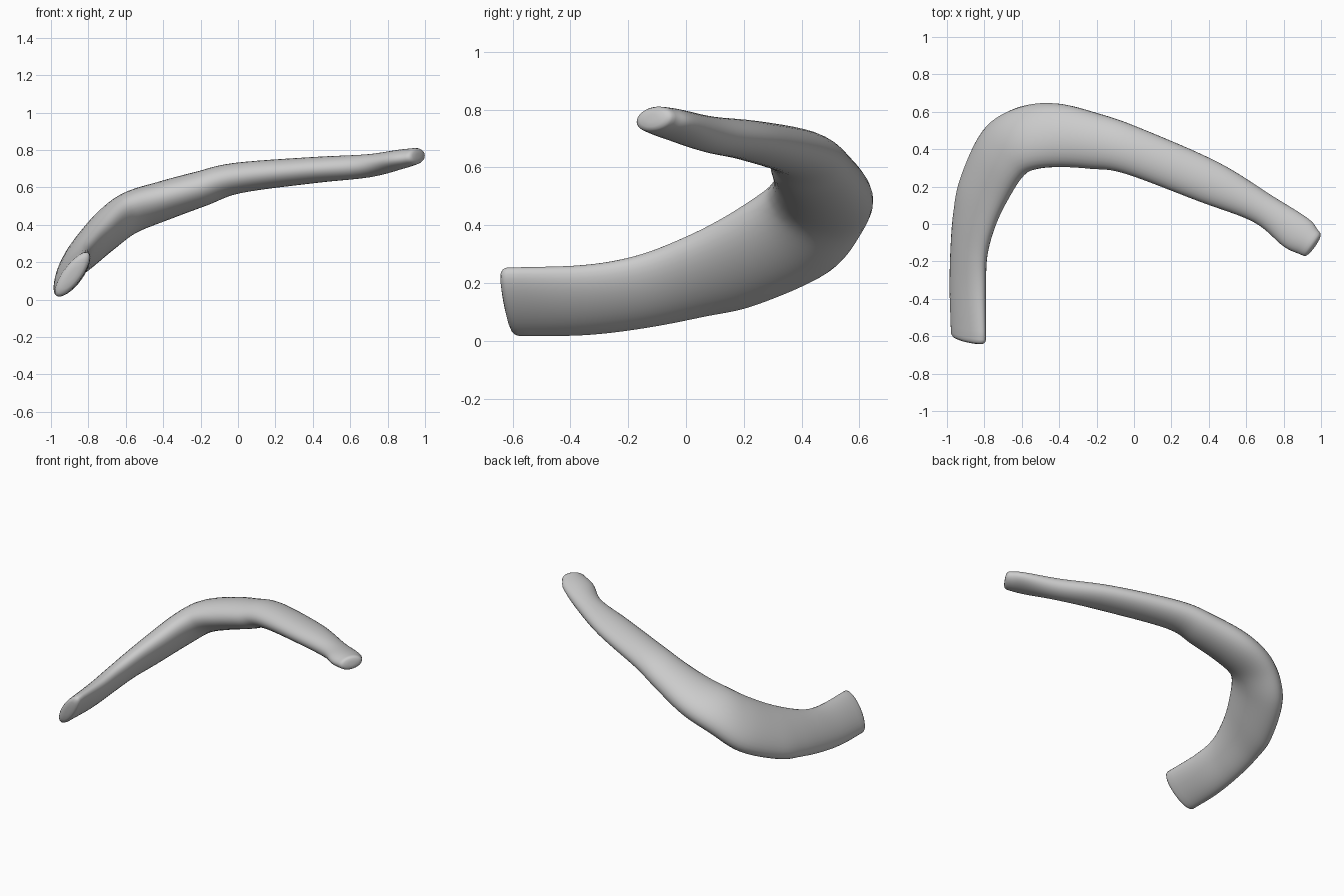
import bpy, bmesh, math
from mathutils import Vector

cube = bpy.data.objects.get("Cube")
if cube:
    bpy.data.objects.remove(cube, do_unlink=True)

SIDES, STEPS = 32, 6

# Stations along the bent blade: outer edge, inner edge, half thickness
stations = [
    ((-.97, -.575, .02), (-.80, -.62, .25), .050),
    ((-.972, -.35, .025), (-.805, -.35, .258), .062),
    ((-.965, -.14, .05), (-.80, -.17, .29), .067),
    ((-.95, .06, .09), (-.755, -.01, .35), .075),
    ((-.91, .25, .135), (-.69, .13, .42), .088),
    ((-.79, .50, .25), (-.61, .255, .50), .100),
    ((-.63, .615, .39), (-.53, .295, .535), .105),
    ((-.42, .645, .49), (-.40, .305, .56), .103),
    ((-.17, .585, .585), (-.23, .295, .60), .094),
    ((.04, .51, .645), (-.05, .27, .655), .082),
    ((.45, .33, .69), (.35, .12, .695), .070),
    ((.74, .15, .715), (.64, .01, .715), .062),
    ((.93, .03, .755), (.80, -.12, .745), .052),
    ((.985, -.035, .775), (.895, -.165, .755), .045),
]
flat = [Vector((*o, *i, t)) for o, i, t in stations]


def catmull(a, b, c, d, u):
    return (b * 2 + (c - a) * u + (a * 2 - b * 5 + c * 4 - d) * u ** 2
            + (b * 3 - a - c * 3 + d) * u ** 3) / 2


# Smooth the stations into a dense run of sections
padded = [flat[0] * 2 - flat[1]] + flat + [flat[-1] * 2 - flat[-2]]
dense = [catmull(*padded[k:k + 4], s / STEPS)
         for k in range(len(flat) - 1) for s in range(STEPS)] + [flat[-1]]
sections = [(Vector(v[0:3]), Vector(v[3:6]), v[6]) for v in dense]
centres = [(o + i) / 2 for o, i, t in sections]


def ring(bm, centre, half, up, scale=1.0):
    verts = []
    for k in range(SIDES):
        a = 2 * math.pi * k / SIDES
        verts.append(bm.verts.new(centre + scale * (half * math.cos(a) + up * math.sin(a))))
    return verts


bm = bmesh.new()
rings = []
last = len(sections) - 1
for n, (outer, inner, thick) in enumerate(sections):
    along = (centres[min(n + 1, last)] - centres[max(n - 1, 0)]).normalized()
    half = (inner - outer) / 2
    up = along.cross(half).normalized() * thick
    body = ring(bm, centres[n], half, up)
    # Rounded blunt caps at both tips
    caps = [ring(bm, centres[n] + along * push * (-1 if n == 0 else 1), half, up, scale)
            for scale, push in ((.96, .014), (.86, .024), (.65, .030), (.3, .033))
            ] if n in (0, last) else []
    rings += caps[::-1] + [body] if n == 0 else [body] + caps

for a, b in zip(rings, rings[1:]):
    for k in range(SIDES):
        j = (k + 1) % SIDES
        bm.faces.new((a[k], a[j], b[j], b[k]))
bm.faces.new(rings[0][::-1])
bm.faces.new(rings[-1])
bmesh.ops.recalc_face_normals(bm, faces=bm.faces)
for face in bm.faces:
    face.smooth = True

mesh = bpy.data.meshes.new("curved_blade")
bm.to_mesh(mesh)
bm.free()
blade = bpy.data.objects.new("curved_blade", mesh)
bpy.context.collection.objects.link(blade)

# Plain grey finish
grey = bpy.data.materials.new("plain_grey")
grey.use_nodes = True
colour = (.6, .6, .6, 1)
grey.diffuse_color = colour
grey.node_tree.nodes["Principled BSDF"].inputs["Base Color"].default_value = colour
mesh.materials.append(grey)
